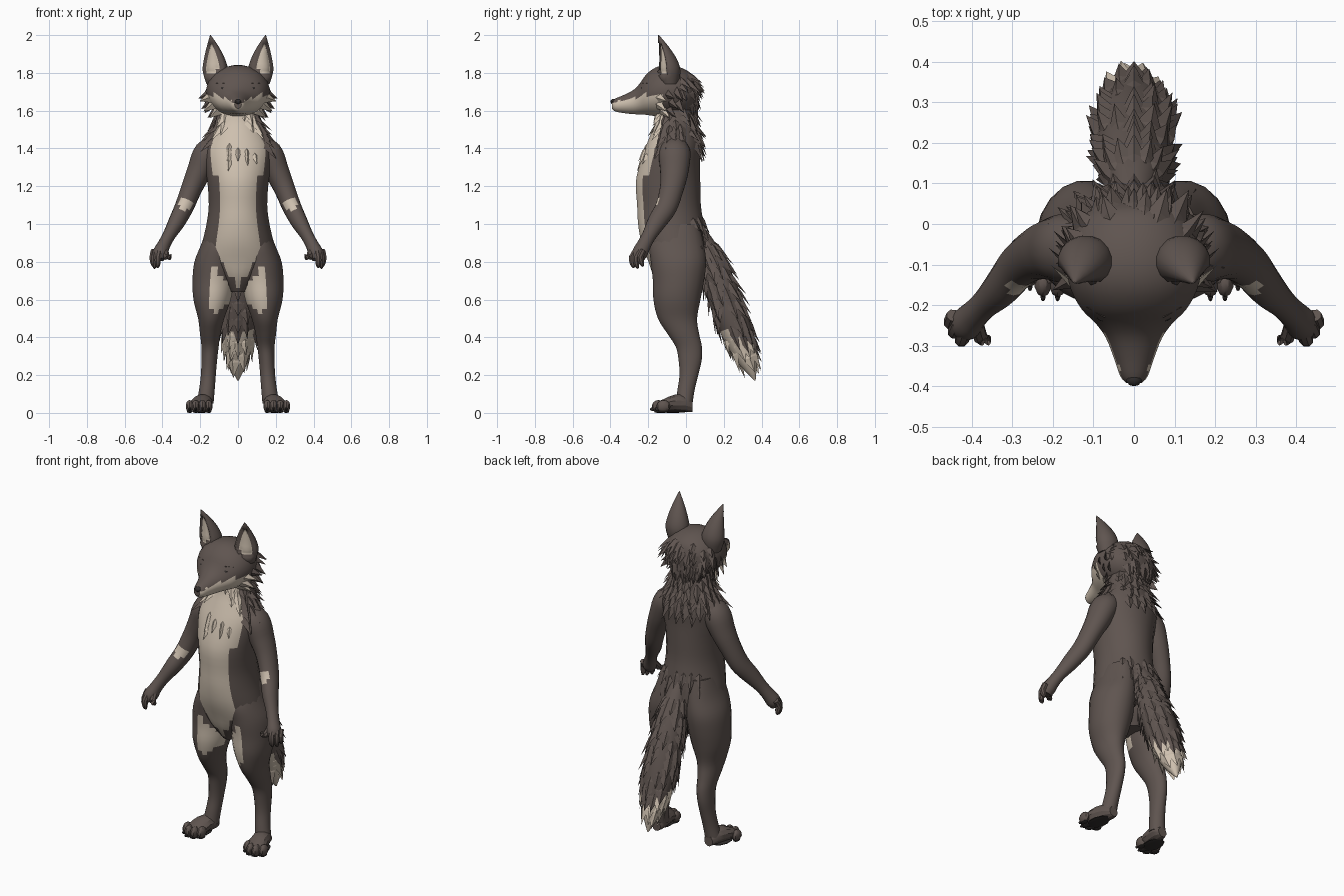
import bpy, bmesh, math, random
from mathutils import Vector

random.seed(4)
if "Cube" in bpy.data.objects:
    bpy.data.objects.remove(bpy.data.objects["Cube"])

X, Y, Z = Vector((1, 0, 0)), Vector((0, 1, 0)), Vector((0, 0, 1))


def material(name, rgb):
    m = bpy.data.materials.new(name)
    m.use_nodes = True
    m.diffuse_color = (*rgb, 1)
    m.node_tree.nodes["Principled BSDF"].inputs["Base Color"].default_value = (*rgb, 1)
    return m


MATS = [material("brown_fur", (.115, .09, .08)),
        material("cream_fur", (.62, .53, .43)),
        material("black_skin", (.03, .026, .025))]
FUR, CREAM, BLACK = range(3)


def finish(name, bm, mirror=False, smooth=True):
    mesh = bpy.data.meshes.new(name)
    bm.to_mesh(mesh)
    bm.free()
    for m in MATS:
        mesh.materials.append(m)
    ob = bpy.data.objects.new(name, mesh)
    bpy.context.collection.objects.link(ob)
    if smooth:
        bpy.ops.object.select_all(action='DESELECT')
        ob.select_set(True)
        bpy.context.view_layer.objects.active = ob
        bpy.ops.object.shade_smooth_by_angle(angle=math.radians(28))
    if mirror:
        ob.modifiers.new("Mirror", 'MIRROR').use_mirror_merge = False
    return ob


def spline(rows, sub):
    """Catmull-Rom interpolation of (x, y, z, ru, rv) rows."""
    out = []
    for i in range(len(rows) - 1):
        quad = [rows[max(0, min(len(rows) - 1, i + j))] for j in (-1, 0, 1, 2)]
        for s in range(sub):
            t = s / sub
            out.append([.5 * (2 * b + (c - a) * t + (2 * a - 5 * b + 4 * c - d) * t * t
                              + (3 * b - a - 3 * c + d) * t ** 3) for a, b, c, d in zip(*quad)])
    return out + [list(rows[-1])]


def loft(name, rows, axis=None, n=16, sub=3, colour=None, mirror=False):
    """Skin elliptical rings; colour(centre, k) gets k = steps from the seam line."""
    bm = bmesh.new()
    rows, rings = spline(rows, sub), []
    for i, (x, y, z, ru, rv) in enumerate(rows):
        t = axis or (Vector(rows[min(i + 1, len(rows) - 1)][:3])
                     - Vector(rows[max(i - 1, 0)][:3])).normalized()
        u = X if axis else (X - t * X.dot(t)).normalized()
        v = t.cross(u)
        ring = []
        for j in range(n):
            a = -math.pi / 2 + (j + .5) * math.tau / n
            ring.append(bm.verts.new(Vector((x, y, z)) + u * max(ru, .002) * math.cos(a)
                                     + v * max(rv, .002) * math.sin(a)))
        rings.append(ring)
    for r, q in zip(rings, rings[1:]):
        for j in range(n):
            f = bm.faces.new((r[j], r[(j + 1) % n], q[(j + 1) % n], q[j]))
            k = (j + 1) % n
            if colour:
                f.material_index = colour(f.calc_center_median(), min(k, n - k))
    bm.faces.new(rings[0])
    bm.faces.new(rings[-1])
    bmesh.ops.recalc_face_normals(bm, faces=bm.faces)
    return finish(name, bm, mirror)


def tuft(bm, p, n, d, length, width, lift, mat):
    """A ridged pointed lock of fur lying on a surface."""
    d = (d - n * d.dot(n)).normalized()
    s = n.cross(d)
    pts = [p - d * length * .5 - n * .008, p - s * width - n * .006, p + n * .01,
           p + s * width - n * .006, p + d * length + n * lift]
    top, a, c, b, tip = [bm.verts.new(q) for q in pts]
    for f in ((top, a, c), (top, c, b), (a, tip, c), (c, tip, b), (a, b, tip)):
        bm.faces.new(f).material_index = mat


def fur(name, ob, rule, direction, length, width, lift, chance):
    bm = bmesh.new()
    for f in ob.data.polygons:
        if len(f.vertices) == 4 and rule(f.center, f.normal) and random.random() < chance:
            tuft(bm, f.center, f.normal, Vector(direction), length * random.uniform(.75, 1.25),
                 width * random.uniform(.8, 1.2), lift * random.uniform(.5, 1.3), f.material_index)
    return finish(name, bm, smooth=False)


def balls(name, items, mat, mirror=True):
    """Ellipsoids from (centre, radii) pairs."""
    bm = bmesh.new()
    for c, r in items:
        made = bmesh.ops.create_uvsphere(bm, u_segments=10, v_segments=7, radius=1)["verts"]
        for v in made:
            v.co = Vector(a + b * q for a, b, q in zip(c, r, v.co))
    for f in bm.faces:
        f.material_index = mat
    return finish(name, bm, mirror)


# Torso with cream chest and belly
def torso_colour(c, k):
    span = 3 if c.z > 1.27 else 2 if c.z > .8 else 1 if c.z > .72 else 0
    return CREAM if k <= span and c.z > .66 else FUR


torso = loft("torso", [(0, cy, z, rx, ry) for cy, z, rx, ry in (
    (-.06, 1.64, .1, .09), (-.055, 1.55, .12, .105), (-.06, 1.47, .155, .13),
    (-.07, 1.4, .182, .148), (-.085, 1.32, .178, .16), (-.095, 1.22, .163, .172),
    (-.09, 1.1, .156, .17), (-.08, 1, .168, .175), (-.065, .9, .19, .172),
    (-.05, .8, .2, .15), (-.04, .72, .13, .13), (-.04, .64, .05, .08))],
    axis=Z, n=24, colour=torso_colour)
fur("mane", torso, lambda c, n: 1.4 < c.z < 1.6 and c.y > -.15 and abs(c.x) < .17,
    (0, .1, -1), .075, .03, .03, .65)
fur("chest_tufts", torso, lambda c, n: 1.32 < c.z < 1.46 and c.y < -.19 and abs(c.x) < .1,
    (0, 0, -1), .055, .018, .01, .35)
fur("rump_tufts", torso, lambda c, n: .8 < c.z < 1.04 and c.y > .04,
    (0, .1, -1), .08, .028, .025, .5)


# Legs with cream inner thigh patches
def leg_colour(c, k):
    patch = .02 < c.x < .15 and c.y < -.08 and .52 + abs(c.x - .11) < c.z < .64 + c.x
    return CREAM if patch else FUR


loft("legs", [(.09, -.04, 1, .07, .11), (.1, -.05, .9, .093, .145), (.12, -.04, .8, .112, .148),
              (.13, -.04, .7, .112, .137), (.137, -.048, .6, .1, .126), (.142, -.045, .5, .07, .105),
              (.147, -.015, .42, .055, .085), (.148, .015, .35, .046, .07), (.152, .022, .28, .042, .062),
              (.157, .015, .2, .04, .05), (.165, 0, .12, .042, .046), (.175, -.01, .05, .046, .045)],
     axis=Z, n=20, sub=4, colour=leg_colour, mirror=True)

# Feet, toes, claws and pads
loft("feet", [(.175, .035, .035, .028, .03), (.178, 0, .05, .045, .046), (.19, -.06, .052, .055, .046),
              (.2, -.11, .042, .06, .036), (.205, -.145, .034, .05, .028)], axis=Y, n=12, sub=2, mirror=True)
toes = [(.155, -.125), (.188, -.145), (.224, -.145), (.256, -.12)]
balls("toes", [((x, y, .035), (.022, .036, .033)) for x, y in toes], FUR)
balls("toe_claws", [((x, y - .03, .02), (.007, .016, .01)) for x, y in toes], BLACK)
balls("foot_pads", [((.195, -.07, .008), (.05, .08, .008))]
      + [((x, y, .006), (.016, .026, .006)) for x, y in toes], BLACK)

# Arms with a cream patch at the forearm
patch = Vector((.28, -.155, 1.11))
loft("arms", [(.1, -.06, 1.42, .05, .06), (.16, -.06, 1.375, .075, .085), (.205, -.062, 1.28, .066, .076),
              (.245, -.075, 1.19, .056, .064), (.285, -.105, 1.09, .05, .058),
              (.325, -.155, 1.01, .044, .05), (.365, -.195, .94, .034, .038),
              (.392, -.222, .89, .034, .038), (.412, -.245, .845, .04, .042), (.42, -.255, .815, .03, .032)],
     n=16, sub=4, colour=lambda c, k: CREAM if (c - patch).length < .036 else FUR, mirror=True)

# Fingers and thumbs
for i, (bx, by, tx, ty, tz) in enumerate(((.445, -.225, .45, -.235, .775), (.432, -.245, .442, -.262, .765),
                                          (.415, -.262, .425, -.283, .768), (.385, -.25, .362, -.285, .81))):
    loft(f"finger_{i + 1}", [(bx, by, .86, .017, .017), ((bx + tx) / 2 + .004, (by + ty) / 2 - .012, .825, .018, .018),
                             (tx, ty, tz + .02, .015, .015), (tx, ty + .008, tz, .005, .005)],
         n=8, sub=2, mirror=True)


# Head and muzzle with cream cheeks and jaw
def head_colour(c, k):
    limit = 1.64 if c.y < -.36 else 1.655 + .35 * max(0, abs(c.x) - .04)
    return CREAM if c.y < -.12 and c.z < limit else FUR


head = loft("head", [(0, y, cz, rx, rz) for y, cz, rx, rz in (
    (.055, 1.69, .04, .05), (.03, 1.695, .115, .1), (-.03, 1.7, .155, .13), (-.1, 1.705, .168, .137),
    (-.16, 1.7, .157, .13), (-.21, 1.685, .13, .108), (-.245, 1.662, .095, .082), (-.28, 1.645, .07, .064),
    (-.33, 1.635, .05, .048), (-.375, 1.63, .034, .034), (-.392, 1.632, .018, .02))],
    axis=Y, n=24, colour=head_colour)
fur("head_tufts", head, lambda c, n: c.y > -.06 and c.z < 1.79,
    (0, .35, -1), .07, .028, .028, .4)
balls("nose", [((0, -.383, 1.648), (.02, .017, .015))], BLACK, mirror=False)
balls("eyes", [((.072, -.229, 1.718), (.02, .012, .011))], BLACK)

# Brows
bm = bmesh.new()
tuft(bm, Vector((.07, -.222, 1.742)), Vector((.35, -.8, .5)).normalized(),
     Vector((1, .3, .1)), .05, .013, .004, FUR)
finish("brows", bm, mirror=True, smooth=False)

# Cheek ruff
bm = bmesh.new()
for y, z, dz, size, mat in ((-.15, 1.67, -.25, .075, CREAM), (-.15, 1.635, -.5, .08, CREAM),
                            (-.13, 1.605, -.6, .08, CREAM), (-.11, 1.69, -.3, .08, FUR),
                            (-.09, 1.65, -.5, .085, FUR), (-.1, 1.61, -.6, .085, FUR),
                            (-.06, 1.7, -.7, .08, FUR), (-.05, 1.64, -.8, .08, FUR)):
    x = .165 * math.sqrt(max(.1, 1 - ((z - 1.7) / .135) ** 2)) - .012
    tuft(bm, Vector((x, y, z)), Vector((.65, -.7, -.1)).normalized(),
         Vector((.75, .45, dz)), size, .03, .004, mat)
finish("cheek_ruff", bm, mirror=True, smooth=False)

# Ears with hollow cream insides
ears = loft("ears", [(.118, -.085, 1.74, .05, .045), (.12, -.09, 1.81, .068, .062), (.124, -.098, 1.87, .058, .052),
                     (.133, -.118, 1.935, .034, .03), (.146, -.145, 2, .002, .002)],
            axis=Z, n=16, mirror=True)
bm = bmesh.new()
bm.from_mesh(ears.data)
opening = Vector((.5, -.86, 0))
hollow = [f for f in bm.faces if f.normal.dot(opening) > .62 and 1.79 < f.calc_center_median().z < 1.97]
for f in hollow:
    f.material_index = CREAM
rim = bmesh.ops.inset_region(bm, faces=hollow, thickness=.009, depth=-.016, use_even_offset=True)
for f in rim["faces"]:
    f.material_index = FUR
bm.to_mesh(ears.data)
bm.free()

# Tail with cream tip and layered locks
tail = loft("tail", [(0, .05, .98, .04, .04), (0, .1, .88, .062, .06), (0, .15, .76, .085, .078),
                     (0, .197, .63, .096, .088), (0, .243, .5, .097, .09), (0, .288, .38, .082, .077),
                     (0, .33, .27, .052, .05), (0, .365, .172, .004, .004)],
            n=14, colour=lambda c, k: CREAM if c.z + .35 * (c.y - .28) < .4 else FUR)
fur("tail_locks", tail, lambda c, n: .27 < c.z < .9, (0, .38, -.92), .085, .03, .022, .6)
